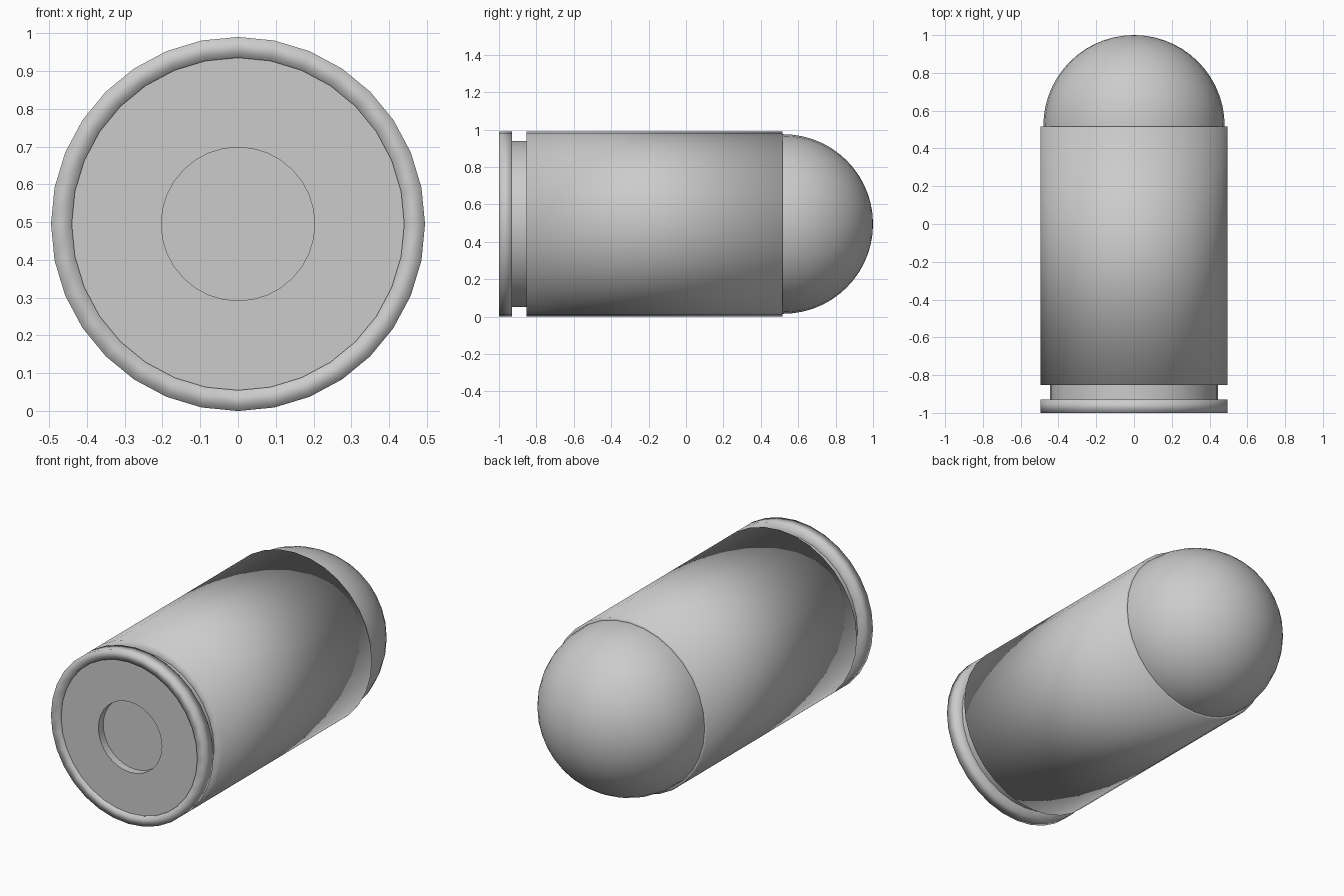
import bpy, bmesh, math
from mathutils import Matrix

if "Cube" in bpy.data.objects:
    bpy.data.objects.remove(bpy.data.objects["Cube"])

R = 0.495      # outer radius, also the height of the axis
SIDES = 32


def lathe(name, profile, smooth_angle):
    """Revolve (radius, y) points around the long axis."""
    bm = bmesh.new()
    rings = []
    for r, y in profile:
        if r == 0:
            rings.append([bm.verts.new((0, y, 0))] * SIDES)
        else:
            rings.append([bm.verts.new((r * math.sin(2 * math.pi * i / SIDES), y,
                                        r * math.cos(2 * math.pi * i / SIDES)))
                          for i in range(SIDES)])
    for a, b in zip(rings, rings[1:]):
        for i in range(SIDES):
            j = (i + 1) % SIDES
            bm.faces.new(dict.fromkeys((a[i], a[j], b[j], b[i])))
    bmesh.ops.recalc_face_normals(bm, faces=bm.faces)
    # open profiles: make sure the surface faces outward, away from the inside
    mesh = bpy.data.meshes.new(name)
    bm.to_mesh(mesh)
    bm.free()
    ob = bpy.data.objects.new(name, mesh)
    ob.location = (0, 0, R)
    bpy.context.collection.objects.link(ob)
    bpy.ops.object.select_all(action='DESELECT')
    ob.select_set(True)
    bpy.context.view_layer.objects.active = ob
    if smooth_angle >= 180:
        bpy.ops.object.shade_smooth()
    else:
        bpy.ops.object.shade_smooth_by_angle(angle=math.radians(smooth_angle))
    return ob


# rounded tip: hemisphere with a short neck seated in the case
TIP_R, TIP_Y, STEPS = 0.48, 0.52, 14
dome = [(TIP_R * math.cos(k * math.pi / 2 / STEPS),
         TIP_Y + TIP_R * math.sin(k * math.pi / 2 / STEPS)) for k in range(STEPS)]
lathe("rounded_tip", [(0, 0.45), (TIP_R, 0.45)] + dome + [(0, 1.0)], 40)

# long case body, softly shaded over both ends
lathe("case_body", [(0, 0.515), (TIP_R, 0.515), (R, 0.515),
                    (R, -0.853), (0.445, -0.853), (0, -0.853)], 180)

# narrow groove between body and rim
lathe("groove", [(0, -0.84), (0.445, -0.84), (0.445, -0.94), (0, -0.94)], 40)

# rim ring, softly shaded
lathe("rim", [(0.44, -0.93), (R, -0.93), (R, -1.0),
              (0.44, -1.0), (0.44, -0.98), (0.44, -0.93)], 180)

# flat base plate with a sunken round centre
lathe("base_plate", [(0, -0.935), (0.441, -0.935), (0.441, -0.985),
                     (0.203, -0.985), (0.203, -0.94), (0, -0.94)], 40)
